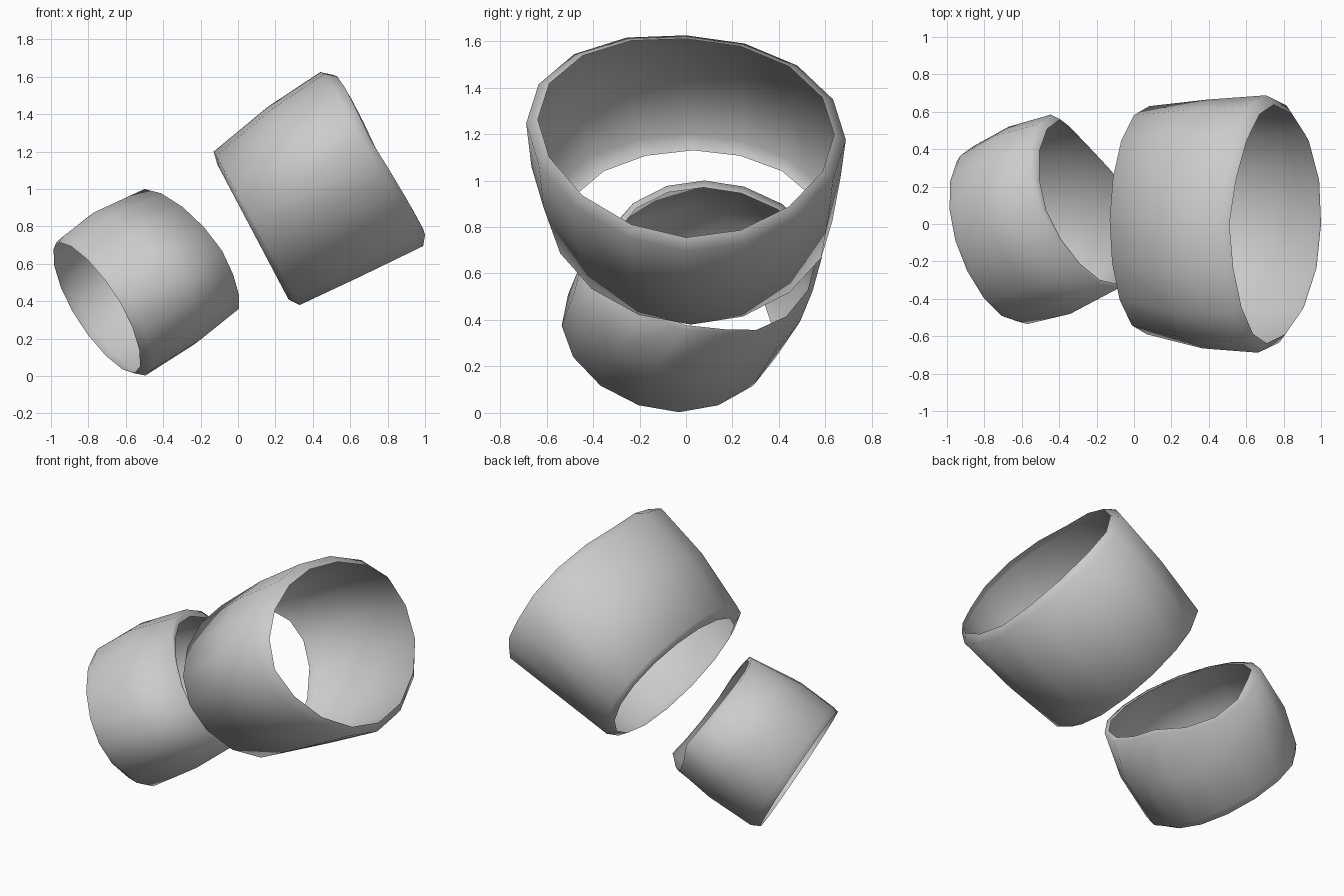
import bpy, bmesh, math
from mathutils import Vector

if "Cube" in bpy.data.objects:
    bpy.data.objects.remove(bpy.data.objects["Cube"])

SIDES = 16


def bent(v, p):
    return math.copysign(abs(v) ** p, v)


def sleeve(name, rings, power=1.0):
    """Open tube lofted through rings of (centre, up half-axis, side half-axis,
    egg, axial shift of the four quadrants: upper near, lower near, lower far, upper far)."""
    bm = bmesh.new()
    axis = (Vector(rings[-1][0]) - Vector(rings[0][0])).normalized()
    loops = []
    for c, u, s, egg, dish in rings:
        c, u, s = Vector(c), Vector(u), Vector(s)
        loop = []
        for i in range(SIDES):
            a = 2 * math.pi * i / SIDES
            ca, sa = bent(math.cos(a), power), bent(math.sin(a), power)
            shift = axis * dish[i * 4 // SIDES] * abs(math.sin(2 * a))
            loop.append(bm.verts.new(c + u * (ca + egg * sa * sa) + s * sa + shift))
        loops.append(loop)
    for r0, r1 in zip(loops, loops[1:]):
        for i in range(SIDES):
            j = (i + 1) % SIDES
            bm.faces.new((r0[i], r0[j], r1[j], r1[i])).smooth = True
    bmesh.ops.recalc_face_normals(bm, faces=bm.faces)
    # make the walls face away from the tube axis
    mid = sum((Vector(r[0]) for r in rings), Vector()) / len(rings)
    if sum(f.normal.dot(f.calc_center_median() - mid) for f in bm.faces) < 0:
        bmesh.ops.reverse_faces(bm, faces=bm.faces)
    me = bpy.data.meshes.new(name)
    bm.to_mesh(me)
    bm.free()
    ob = bpy.data.objects.new(name, me)
    bpy.context.collection.objects.link(ob)
    return ob


FLAT = (0, 0, 0, 0)


def upright_ring(top, bottom, half_width, lean, y=0.0, dish=FLAT):
    """Ring from its top and bottom (x, z) points, slightly rolled about its axis."""
    t, b = Vector((top[0], y, top[1])), Vector((bottom[0], y, bottom[1]))
    u = (t - b) / 2
    side = Vector((0, -half_width, 0)) + u.normalized() * lean * half_width
    return (t + b) / 2, u, side, 0.11, dish


# large sleeve: inner lip, wall, inner lip
BOW = (0.02, 0.01, 0.01, 0.02)
sleeve("large_cuff", [
    upright_ring((-0.11, 1.13), (0.27, 0.41), 0.55, 0.0, 0.03),
    upright_ring((-0.13, 1.20), (0.33, 0.38), 0.61, 0.02, 0.02),
    upright_ring((0.16, 1.44), (0.65, 0.53), 0.665, 0.04),
    upright_ring((0.44, 1.625), (0.99, 0.695), 0.688, 0.06, 0, BOW),
    upright_ring((0.51, 1.61), (1.0, 0.755), 0.638, 0.06, 0, BOW),
], power=1.04)

# small sleeve: turned a little towards the back, its upper rim dipping on the far side
DIP = (0.01, -0.02, -0.08, 0.0)
sleeve("small_cuff", [
    ((-0.755, -0.07, 0.365), (-0.2, -0.02, 0.35), (0.13, -0.45, 0.02), 0, FLAT),
    ((-0.715, -0.06, 0.375), (-0.22, -0.03, 0.372), (0.145, -0.475, 0.0), 0, FLAT),
    ((-0.505, 0.02, 0.52), (-0.265, -0.03, 0.355), (0.165, -0.50, 0.0), 0, FLAT),
    ((-0.265, 0.12, 0.67), (-0.235, -0.04, 0.33), (0.18, -0.465, 0.0), 0, DIP),
    ((-0.245, 0.12, 0.665), (-0.225, -0.045, 0.305), (0.15, -0.44, 0.0), 0, DIP),
], power=1.06)
